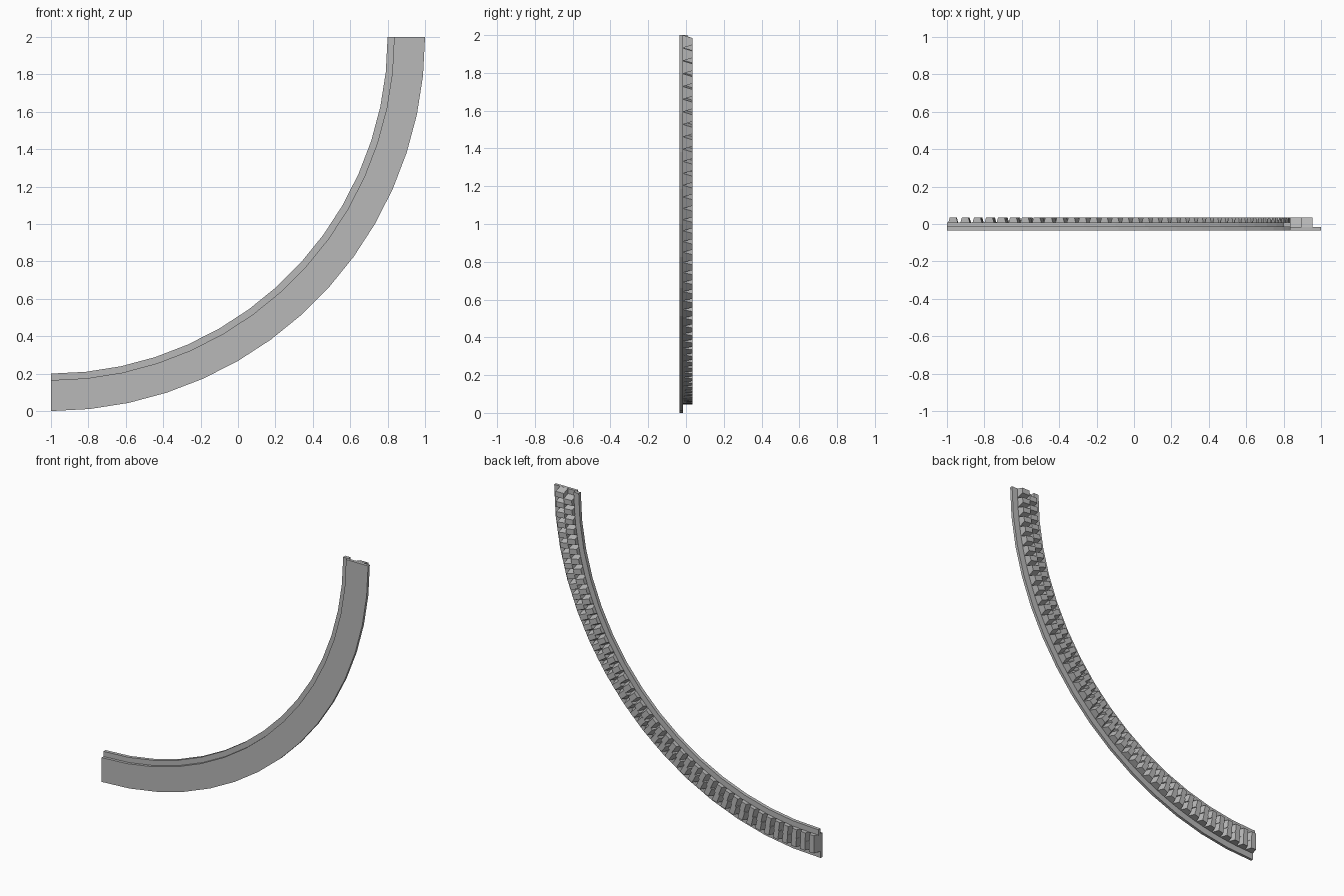
import bpy
import bmesh
from math import sin, cos, radians

cube = bpy.data.objects.get("Cube")
if cube:
    bpy.data.objects.remove(cube)

grey = bpy.data.materials.new("plain_grey")
grey.use_nodes = True
colour = (0.48, 0.48, 0.48, 1)
grey.diffuse_color = colour
grey.node_tree.nodes["Principled BSDF"].inputs["Base Color"].default_value = colour

FRONT, FLANGE_BACK, LIP_BACK, TOOTH_TOP = -0.034, -0.015, 0.008, 0.034


def polar(radius, degrees, y):
    """Point on the quarter circle, measured from its lowest end."""
    a = radians(degrees)
    return (-1 + radius * sin(a), y, 2 - radius * cos(a))


def finish(bm, name):
    bmesh.ops.recalc_face_normals(bm, faces=bm.faces)
    mesh = bpy.data.meshes.new(name)
    bm.to_mesh(mesh)
    bm.free()
    mesh.materials.append(grey)
    obj = bpy.data.objects.new(name, mesh)
    bpy.context.collection.objects.link(obj)
    return obj


def arc_band(name, r_in, r_out, y0, y1, steps=15):
    """Rectangular section swept along the faceted quarter circle."""
    bm = bmesh.new()
    section = [(r_in, y0), (r_out, y0), (r_out, y1), (r_in, y1)]
    rings = [[bm.verts.new(polar(r, 90 * i / steps, y)) for r, y in section]
             for i in range(steps + 1)]
    for a, b in zip(rings, rings[1:]):
        for k in range(4):
            n = (k + 1) % 4
            bm.faces.new((a[k], a[n], b[n], b[k]))
    bm.faces.new(rings[0])
    bm.faces.new(rings[-1])
    return finish(bm, name)


def tooth_row(name, r_in, r_out, count, pitch):
    """Row of wedge teeth, each narrowing towards its flat tip."""
    bm = bmesh.new()
    for i in range(count):
        mid = (i + 0.5) * pitch
        loops = []
        for y, half in ((FLANGE_BACK - 0.002, 0.5 * pitch), (TOOTH_TOP, 0.27 * pitch)):
            loops.append([bm.verts.new(polar(r, mid + s * half, y))
                          for r, s in ((r_in, -1), (r_out, -1), (r_out, 1), (r_in, 1))])
        low, high = loops
        bm.faces.new(low)
        bm.faces.new(high)
        for k in range(4):
            n = (k + 1) % 4
            bm.faces.new((low[k], low[n], high[n], high[k]))
    return finish(bm, name)


# Front plate and the recessed lip along its inner edge
arc_band("front_flange", 1.835, 2.0, FRONT, FLANGE_BACK)
arc_band("inner_lip", 1.8, 1.838, FLANGE_BACK, LIP_BACK)

# Two staggered rows of teeth on the back
tooth_row("inner_teeth", 1.835, 1.895, 44, 90 / 44.5)
tooth_row("outer_teeth", 1.895, 1.955, 45, 2.0)
